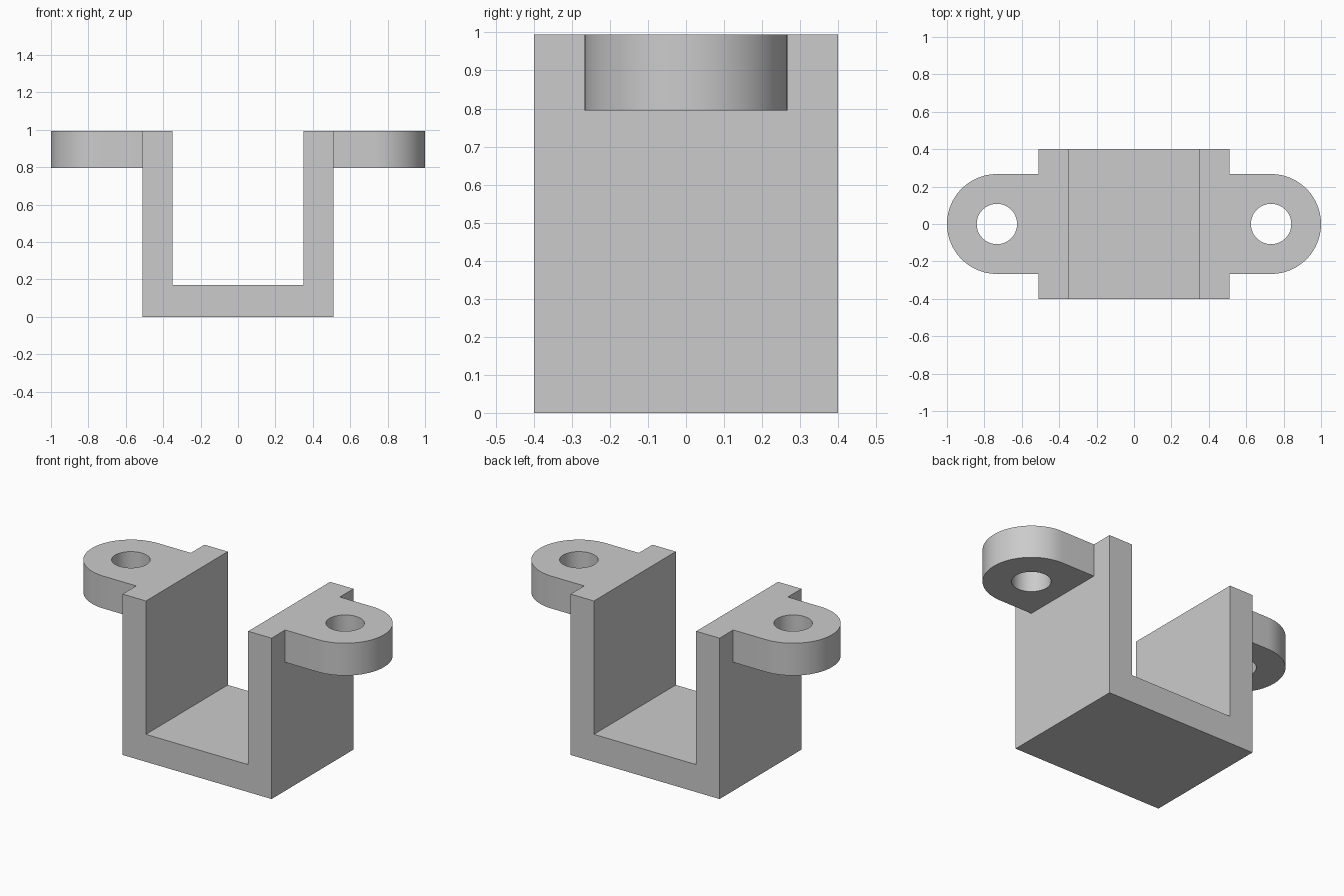
import bpy
import bmesh
import math
from mathutils import Vector

if "Cube" in bpy.data.objects:
    bpy.data.objects.remove(bpy.data.objects["Cube"], do_unlink=True)

HEIGHT, DEPTH = 0.995, 0.80
OUTER, INNER, FLOOR = 0.51, 0.35, 0.17
EAR_R, HOLE_R, EAR_T = 0.267, 0.108, 0.20
EAR_X = 1 - EAR_R

grey = bpy.data.materials.new("plain grey")
grey.use_nodes = True
colour = (0.6, 0.6, 0.6, 1)
grey.diffuse_color = colour
grey.node_tree.nodes["Principled BSDF"].inputs["Base Color"].default_value = colour


def prism(name, points, sweep):
    """Extrude a closed outline along the sweep vector."""
    bm = bmesh.new()
    face = bm.faces.new([bm.verts.new(p) for p in points])
    ext = bmesh.ops.extrude_face_region(bm, geom=[face], use_keep_orig=True)
    verts = [g for g in ext["geom"] if isinstance(g, bmesh.types.BMVert)]
    bmesh.ops.translate(bm, verts=verts, vec=Vector(sweep))
    bmesh.ops.recalc_face_normals(bm, faces=bm.faces)
    mesh = bpy.data.meshes.new(name)
    bm.to_mesh(mesh)
    bm.free()
    mesh.materials.append(grey)
    obj = bpy.data.objects.new(name, mesh)
    bpy.context.collection.objects.link(obj)
    return obj


def arc(cx, r, z, start, end, steps):
    angles = [start + (end - start) * i / steps for i in range(steps + 1)]
    return [(cx + r * math.cos(a), r * math.sin(a), z) for a in angles]


def combine(target, tool, operation):
    """Apply a boolean and discard the tool object."""
    tool.hide_render = True
    mod = target.modifiers.new(operation.lower(), "BOOLEAN")
    mod.operation, mod.solver, mod.object = operation, "EXACT", tool
    bpy.context.view_layer.objects.active = target
    bpy.ops.object.modifier_apply(modifier=mod.name)
    bpy.data.objects.remove(tool, do_unlink=True)


# U-shaped channel
half = [(OUTER, 0), (OUTER, HEIGHT), (INNER, HEIGHT), (INNER, FLOOR)]
profile = half + [(-x, z) for x, z in reversed(half)]
bracket = prism("bracket", [(x, -DEPTH / 2, z) for x, z in profile], (0, DEPTH, 0))

# Rounded mounting ears, each with a bolt hole
root = (OUTER + INNER) / 2
bottom = HEIGHT - EAR_T
for side in (1, -1):
    outline = [(root, -EAR_R, bottom)]
    outline += arc(EAR_X, EAR_R, bottom, -math.pi / 2, math.pi / 2, 32)
    outline += [(root, EAR_R, bottom)]
    ear = prism("ear", [(side * x, y, z) for x, y, z in outline], (0, 0, EAR_T))
    combine(bracket, ear, "UNION")

    circle = arc(side * EAR_X, HOLE_R, bottom - 0.1, 0, math.tau, 48)[:-1]
    hole = prism("hole_cutter", circle, (0, 0, EAR_T + 0.2))
    combine(bracket, hole, "DIFFERENCE")

# Smooth the curved walls, keep the edges crisp
bpy.ops.object.select_all(action="DESELECT")
bracket.select_set(True)
bpy.context.view_layer.objects.active = bracket
bpy.ops.object.shade_smooth_by_angle(angle=math.radians(30))
